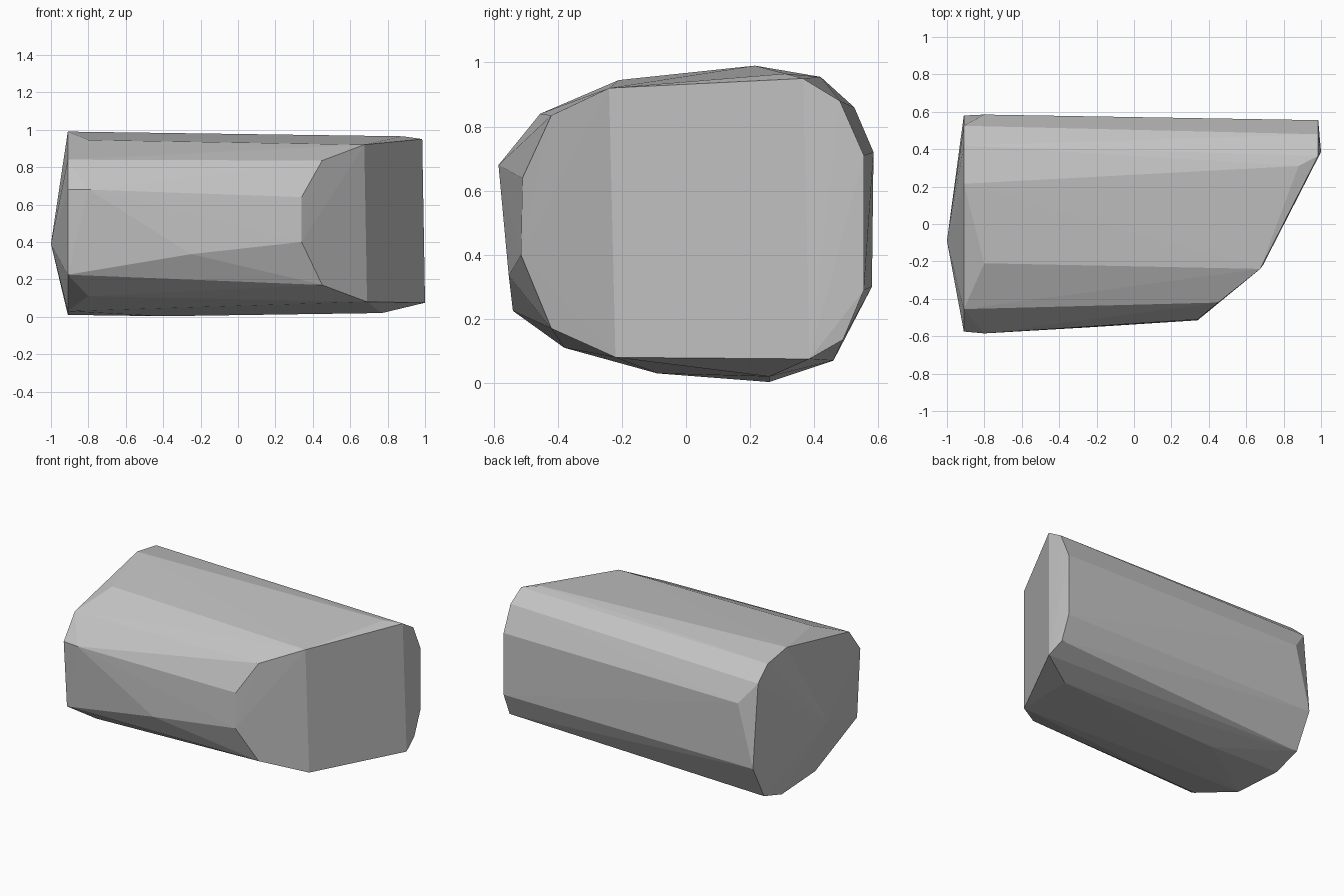
import bpy
import bmesh

# Remove the default cube when it is present
default_cube = bpy.data.objects.get("Cube")
if default_cube:
    bpy.data.objects.remove(default_cube, do_unlink=True)


def make_material(name, color):
    material = bpy.data.materials.new(name)
    material.use_nodes = True
    material.diffuse_color = color
    shader = material.node_tree.nodes["Principled BSDF"]
    shader.inputs["Base Color"].default_value = color
    return material


def section(x, outline):
    """Place a (y, z) outline at one position along the length."""
    return [(x, y, z) for y, z in outline]


def hull_object(name, points, material):
    """Wrap a faceted convex shell around the given corner points."""
    mesh = bpy.data.meshes.new(name)
    shell = bmesh.new()
    for point in points:
        shell.verts.new(point)
    bmesh.ops.convex_hull(shell, input=list(shell.verts))
    loose = [vert for vert in shell.verts if not vert.link_faces]
    bmesh.ops.delete(shell, geom=loose, context="VERTS")
    bmesh.ops.recalc_face_normals(shell, faces=list(shell.faces))
    for face in shell.faces:
        face.smooth = False
    shell.to_mesh(mesh)
    shell.free()
    mesh.materials.append(material)
    result = bpy.data.objects.new(name, mesh)
    bpy.context.collection.objects.link(result)
    return result


# Shallow point of the blunt end
blunt_tip = [(-1, -.09, .39)]

# Rim of the blunt end, running over the top and back underneath
blunt_rim = section(-.91, [
    (-.575, .68), (-.455, .84), (.215, .99), (.42, .955), (.525, .86),
    (.58, .3), (.46, .07), (.27, .01), (-.09, .03), (-.54, .225),
])

# Shoulder corners just behind the blunt rim
shoulder = section(-.8, [
    (-.585, .68), (-.21, .945), (.585, .72), (-.38, .11),
])

# Slight bulges along the front and the underside
bulges = [(-.25, -.553, .335), (-.4, .26, .003)]

# Slanted end: pairs of corners from the front edge to the far tip
slanted_front = section(.34, [(-.51, .64), (-.515, .4)])
slanted_bevel = section(.45, [(-.42, .835), (-.42, .17)])
slanted_face = [
    (.675, -.24, .92), (.69, -.22, .08),
    (.88, .31, .965), (.77, .26, .02),
    (.985, .365, .95), (1, .385, .075),
]

# Narrow upright rim at the far tip
tip_rim = section(.985, [(.48, .88), (.555, .71), (.555, .29), (.49, .135)])

stone_grey = make_material("stone grey", (.55, .55, .55, 1))
hull_object(
    "faceted_stone",
    blunt_tip + blunt_rim + shoulder + bulges
    + slanted_front + slanted_bevel + slanted_face + tip_rim,
    stone_grey,
)
